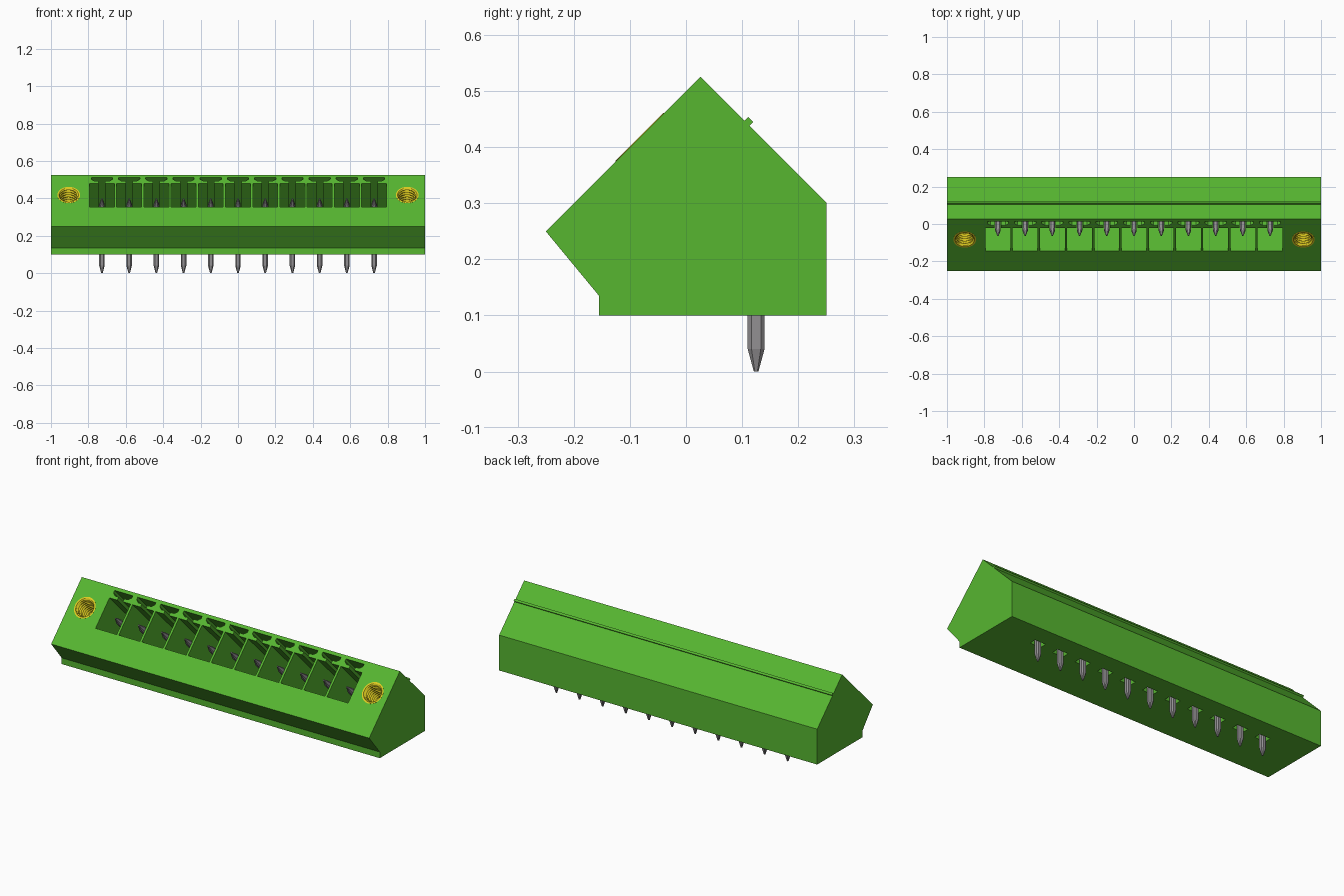
import bpy, bmesh, math
from mathutils import Vector

if "Cube" in bpy.data.objects:
    bpy.data.objects.remove(bpy.data.objects["Cube"], do_unlink=True)

R = math.sqrt(0.5)
PITCH = 0.1455
PIN_X = [(i - 5) * PITCH for i in range(11)]


def material(name, rgb):
    m = bpy.data.materials.new(name)
    m.diffuse_color = (*rgb, 1)
    m.use_nodes = True
    m.node_tree.nodes["Principled BSDF"].inputs["Base Color"].default_value = (*rgb, 1)
    return m


GREEN = material("green plastic", (0.095, 0.47, 0.03))
GOLD = material("yellow brass", (0.75, 0.62, 0.015))
METAL = material("grey metal", (0.29, 0.28, 0.29))


def slope(x, s, d):
    """Point on the slanted mating face: s runs up the slope, d goes inward."""
    return Vector((x, -0.25 + R * (s + d), 0.25 + R * (s - d)))


def loft(bm, rings):
    """Closed solid through rings of equal point count."""
    vs = [[bm.verts.new(p) for p in ring] for ring in rings]
    n = len(vs[0])
    for a, b in zip(vs, vs[1:]):
        for j in range(n):
            k = (j + 1) % n
            bm.faces.new((a[j], a[k], b[k], b[j]))
    bm.faces.new(vs[0][::-1])
    bm.faces.new(vs[-1])


def finish(bm, name, mat):
    bmesh.ops.recalc_face_normals(bm, faces=bm.faces)
    me = bpy.data.meshes.new(name)
    bm.to_mesh(me)
    bm.free()
    me.materials.append(mat)
    ob = bpy.data.objects.new(name, me)
    bpy.context.collection.objects.link(ob)
    return ob


def circle(cx, r, d, n=32):
    return [slope(cx + r * math.cos(t), 0.237 + r * math.sin(t), d)
            for t in (2 * math.pi * j / n for j in range(n))]


# Housing: side profile with the small rib on the rear slope
profile = [(0.0255, 0.5255), (0.104, 0.447), (0.111, 0.454), (0.120, 0.445),
           (0.113, 0.438), (0.25, 0.301), (0.25, 0.10), (-0.155, 0.10),
           (-0.155, 0.135), (-0.25, 0.25)]
bm = bmesh.new()
loft(bm, [[(x, y, z) for y, z in profile] for x in (-1, 1)])
housing = finish(bm, "housing", GREEN)

# Cutter: contact pockets with keyed T slots, pin reliefs and insert bores
half = [(0.0665, 0.148), (0.0665, 0.325), (0.0175, 0.325), (0.0175, 0.343),
        (0.040, 0.343), (0.057, 0.357), (0.057, 0.371)]
outline = half + [(-x, s) for x, s in reversed(half)]
bm = bmesh.new()
for px in PIN_X:
    loft(bm, [[slope(px + x, s, d) for x, s in outline] for d in (-0.01, 0.25)])
    loft(bm, [[(px + a * 0.034, 0.125 + b * 0.02, z)
               for a, b in ((-1, -1), (1, -1), (1, 1), (-1, 1))] for z in (0.08, 0.125)])
for cx in (-0.905, 0.905):
    loft(bm, [circle(cx, 0.06, d) for d in (-0.01, 0.2)])
cutter = finish(bm, "housing_cutter", GREEN)
cutter.hide_render = True

mod = housing.modifiers.new("openings", "BOOLEAN")
mod.operation = "DIFFERENCE"
mod.solver = "EXACT"
mod.object = cutter
bpy.context.view_layer.objects.active = housing
bpy.ops.object.modifier_apply(modifier=mod.name)
bpy.data.objects.remove(cutter, do_unlink=True)


# Threaded inserts: collar plus a helical inner wall
def insert(name, cx):
    n, pitch = 32, 0.018
    rings = [circle(cx, 0.061, 0.195), circle(cx, 0.061, -0.001), circle(cx, 0.052, -0.001)]
    for i in range(1, 41):
        d = i * pitch / 4
        ring = []
        for j in range(n):
            t = 2 * math.pi * j / n
            phase = (i / 4 + j / n) % 1
            r = 0.043 + 0.009 * abs(2 * phase - 1)
            ring.append(slope(cx + r * math.cos(t), 0.237 + r * math.sin(t), d))
        rings.append(ring)
    bm = bmesh.new()
    loft(bm, rings)
    return finish(bm, name, GOLD)


insert("right_threaded_insert", -0.905)
insert("left_threaded_insert", 0.905)

# Contact pins: chamfered square section along a bent path (y, z, size)
tip = slope(0, 0.237, 0.03)
shoulder = slope(0, 0.237, 0.075)
bend_z = tip.z - (0.125 - tip.y)
diagonal, mitre = Vector((0, R, R)), Vector((0, math.cos(math.pi / 8), math.sin(math.pi / 8)))
straight = Vector((0, 1, 0))
path = [(tip.y, tip.z, 0.25, diagonal), (shoulder.y, shoulder.z, 1, diagonal),
        (0.125, bend_z, 1, mitre / math.cos(math.pi / 8)),
        (0.125, 0.04, 1, straight), (0.125, 0, 0.27, straight)]
section = [(1, 0.55), (0.55, 1), (-0.55, 1), (-1, 0.55),
           (-1, -0.55), (-0.55, -1), (0.55, -1), (1, -0.55)]
for i, px in enumerate(PIN_X):
    bm = bmesh.new()
    loft(bm, [[Vector((px + a * 0.0145 * k, y, z)) + axis * (b * 0.015 * k)
               for a, b in section] for y, z, k, axis in path])
    finish(bm, f"contact_pin_{i + 1}", METAL)
